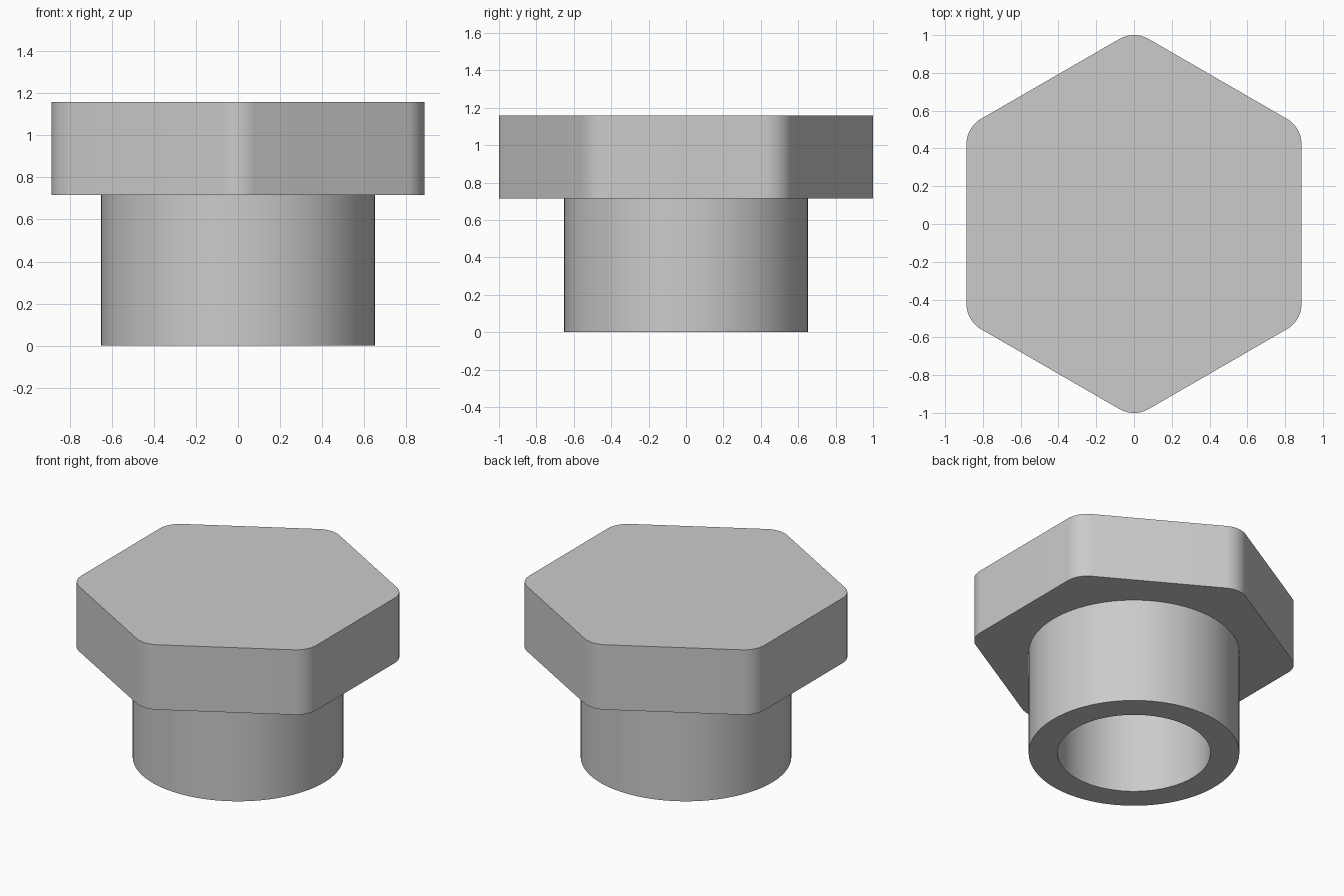
import bpy
import bmesh
from math import cos, sin, radians, pi

cube = bpy.data.objects.get("Cube")
if cube:
    bpy.data.objects.remove(cube, do_unlink=True)

HEAD_BOTTOM, HEAD_TOP = 0.716, 1.159
FLAT, FILLET = 0.887, 0.155          # hexagon apothem and corner radius
OUTER, BORE = 0.651, 0.473           # shank radii
SEGMENTS, CORNER_STEPS = 96, 10

metal = bpy.data.materials.new("light_grey")
metal.use_nodes = True
grey = (0.6, 0.6, 0.6, 1.0)
metal.diffuse_color = grey
metal.node_tree.nodes["Principled BSDF"].inputs["Base Color"].default_value = grey


def finish(name, bm):
    """Turn a bmesh into a shaded object with the metal material."""
    bmesh.ops.recalc_face_normals(bm, faces=bm.faces)
    mesh = bpy.data.meshes.new(name)
    bm.to_mesh(mesh)
    bm.free()
    mesh.materials.append(metal)
    obj = bpy.data.objects.new(name, mesh)
    bpy.context.collection.objects.link(obj)
    bpy.ops.object.select_all(action="DESELECT")
    obj.select_set(True)
    bpy.context.view_layer.objects.active = obj
    bpy.ops.object.shade_smooth_by_angle(angle=radians(30))
    return obj


# Hexagonal head: rounded outline with corners on the y axis, extruded upward
bm = bmesh.new()
outline = []
centre = (FLAT - FILLET) / cos(pi / 6)
for corner in range(6):
    a = pi / 2 + corner * pi / 3
    for step in range(CORNER_STEPS + 1):
        t = a - pi / 6 + step / CORNER_STEPS * pi / 3
        outline.append(bm.verts.new((centre * cos(a) + FILLET * cos(t),
                                     centre * sin(a) + FILLET * sin(t),
                                     HEAD_BOTTOM)))
base = bm.faces.new(outline)
top = bmesh.ops.extrude_face_region(bm, geom=[base], use_keep_orig=True)
bmesh.ops.translate(bm, vec=(0, 0, HEAD_TOP - HEAD_BOTTOM),
                    verts=[v for v in top["geom"] if isinstance(v, bmesh.types.BMVert)])
finish("hex_head", bm)

# Hollow shank: closed rectangular section revolved, sunk slightly into the head
bm = bmesh.new()
sink = HEAD_BOTTOM + 0.01
section = [(BORE, sink), (BORE, 0), (OUTER, 0), (OUTER, sink)]
rings = []
for i in range(SEGMENTS):
    a = 2 * pi * i / SEGMENTS
    rings.append([bm.verts.new((r * cos(a), r * sin(a), z)) for r, z in section])
for i, ring in enumerate(rings):
    after = rings[(i + 1) % SEGMENTS]
    for j in range(len(section)):
        k = (j + 1) % len(section)
        bm.faces.new((ring[j], ring[k], after[k], after[j]))
finish("hollow_shank", bm)
